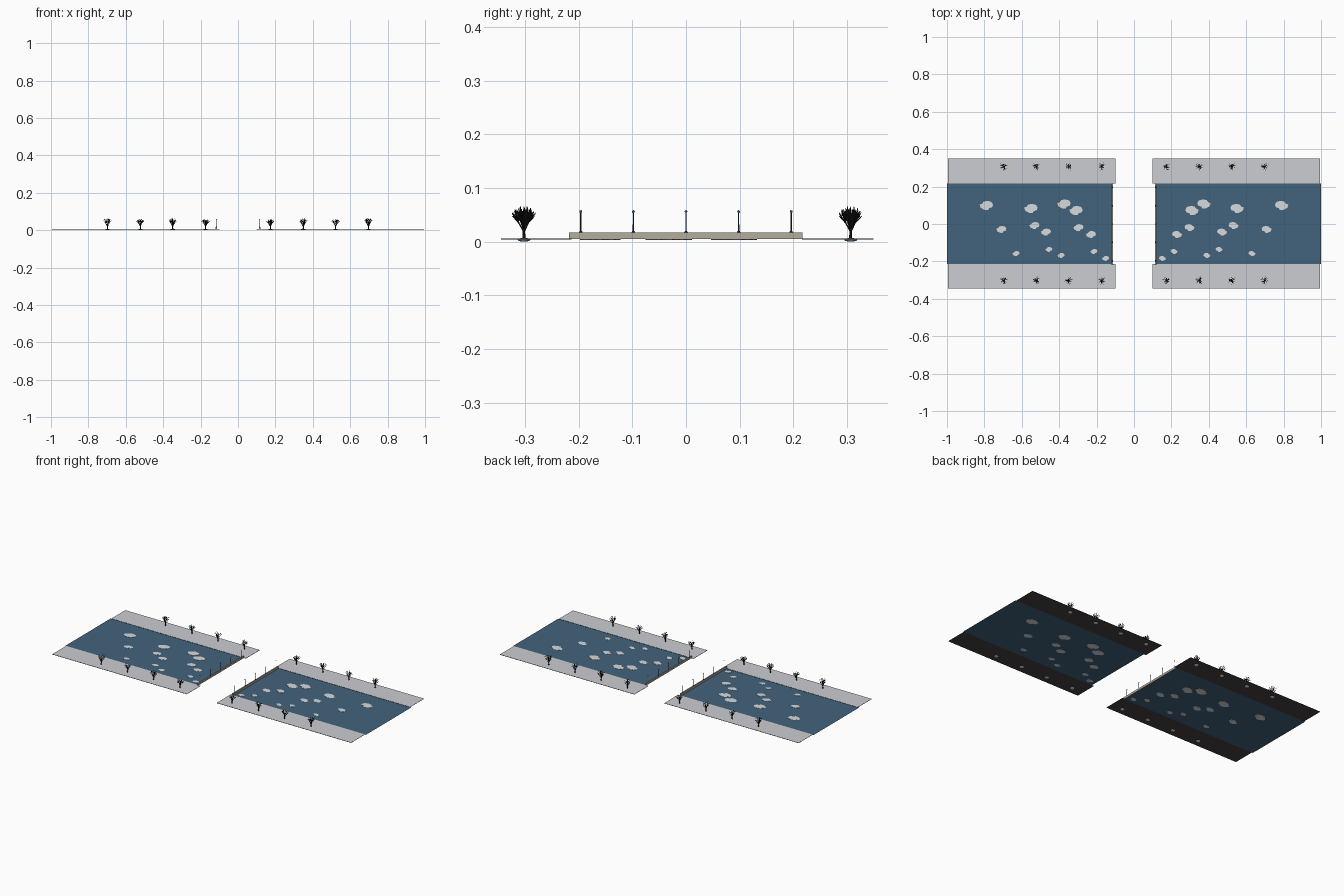
import bpy, bmesh, math, random
from mathutils import Vector, Matrix

if "Cube" in bpy.data.objects:
    bpy.data.objects.remove(bpy.data.objects["Cube"])

random.seed(4)


def material(name, r, g, b):
    m = bpy.data.materials.new(name)
    m.diffuse_color = (r, g, b, 1)
    m.use_nodes = True
    m.node_tree.nodes["Principled BSDF"].inputs["Base Color"].default_value = m.diffuse_color
    return m


WATER = material("river_blue", 0.055, 0.125, 0.20)
SNOW = material("snow_grey", 0.60, 0.61, 0.64)
ICE = material("ice_white", 0.68, 0.70, 0.72)
SOIL = material("dark_stone", 0.06, 0.053, 0.05)
WALL = material("beige_stone", 0.46, 0.42, 0.34)
BARK = material("black_bark", 0.012, 0.011, 0.01)
IRON = material("dark_iron", 0.03, 0.032, 0.05)
GLOBE = material("lamp_glass", 0.25, 0.25, 0.28)


def finish(name, bm, mats):
    me = bpy.data.meshes.new(name)
    bm.normal_update()
    bm.to_mesh(me)
    bm.free()
    for m in mats:
        me.materials.append(m)
    ob = bpy.data.objects.new(name, me)
    bpy.context.collection.objects.link(ob)
    return ob


def add_box(bm, x0, x1, y0, y1, z0, z1):
    mat = (Matrix.Translation(((x0 + x1) / 2, (y0 + y1) / 2, (z0 + z1) / 2))
           @ Matrix.Diagonal((abs(x1 - x0), y1 - y0, z1 - z0, 1)))
    bmesh.ops.create_cube(bm, size=1, matrix=mat)


def add_rod(bm, a, b, r0, r1, sides=6):
    d = b - a
    rot = d.to_track_quat('Z', 'Y').to_matrix().to_4x4()
    bmesh.ops.create_cone(bm, cap_ends=True, segments=sides, radius1=r0, radius2=r1,
                          depth=d.length, matrix=Matrix.Translation((a + b) / 2) @ rot)


def add_ball(bm, centre, rx, rz, u=10, v=6):
    mat = Matrix.Translation(centre) @ Matrix.Diagonal((rx, rx, rz, 1))
    bmesh.ops.create_uvsphere(bm, u_segments=u, v_segments=v, radius=1, matrix=mat)


# x, y, width, depth of each floating ice sheet (mirrored to both rivers)
FLOES = [(.789, .099, 3), (.551, .083, 3), (.374, .107, 3), (.310, .072, 3),
         (.709, -.029, 2), (.532, -.008, 2), (.471, -.043, 2), (.297, -.019, 2),
         (.230, -.056, 2), (.455, -.136, 1), (.631, -.158, 1), (.390, -.168, 1),
         (.214, -.147, 1), (.152, -.184, 1)]
OUTLINE = [(-.5, .1), (-.38, .38), (-.08, .5), (.2, .42), (.32, .2), (.5, .08),
           (.42, -.25), (.18, -.45), (-.12, -.5), (-.2, -.28), (-.42, -.2)]
SIZES = {1: (.038, .027), 2: (.054, .038), 3: (.072, .050)}
TREES_X = (.698, .522, .349, .173)
LAMPS_Y = (-.196, -.098, 0, .098, .196)


def build_tree(name, x, y, height):
    bm = bmesh.new()
    base = Vector((x, y, .002))
    fork = Vector((x, y, .024))
    add_rod(bm, base, fork, .0032, .0024, 7)
    count = 9
    for i in range(count):
        ang = i * math.tau / count * 2.0 + random.uniform(-.3, .3)
        spread = (.008, .013, .017)[i % 3]
        out = Vector((math.cos(ang), math.sin(ang), 0))
        start = fork - Vector((0, 0, .003 * (i % 3)))
        mid = start + out * spread * .55 + Vector((0, 0, .016))
        tip = Vector((x, y, height - .003 * (i % 3))) + out * spread
        add_rod(bm, start, mid, .0015, .001, 5)
        add_rod(bm, mid, tip, .001, .0005, 4)
        # twigs fork sideways from each branch
        side = Vector((-out.y, out.x, 0))
        for s in (-1, 1):
            add_rod(bm, mid, tip + side * s * .007 + out * .004 - Vector((0, 0, .006)),
                    .0009, .0004, 4)
    finish(name, bm, [BARK])


for sx, label in ((-1, "left"), (1, "right")):
    # river surface
    bm = bmesh.new()
    corners = [(.113, -.214), (1, -.214), (1, .217), (.113, .217)]
    if sx < 0:
        corners.reverse()
    bm.faces.new([bm.verts.new((sx * x, y, .004)) for x, y in corners])
    finish(label + "_river", bm, [WATER])

    # ice sheets poking through the river
    bm = bmesh.new()
    for x, y, size in FLOES:
        w, d = SIZES[size]
        f = bm.faces.new([bm.verts.new((sx * (x + w * px), y + d * py, .003))
                          for px, py in OUTLINE])
        top = bmesh.ops.extrude_face_region(bm, geom=[f])["geom"]
        bmesh.ops.translate(bm, vec=(0, 0, .002),
                            verts=[v for v in top if isinstance(v, bmesh.types.BMVert)])
    bmesh.ops.recalc_face_normals(bm, faces=bm.faces)
    finish(label + "_ice_sheets", bm, [ICE])

    # snow-topped banks, dark stone on sides and underside
    bm = bmesh.new()
    for y0, y1 in ((-.345, -.213), (.216, .349)):
        add_box(bm, sx * .099, sx * .994, y0, y1, .0042, .0056)
    bm.normal_update()
    for f in bm.faces:
        f.material_index = 0 if f.normal.z > .5 else 1
    finish(label + "_banks", bm, [SNOW, SOIL])

    # low embankment wall with lamp plinths
    bm = bmesh.new()
    add_box(bm, sx * .112, sx * .119, -.218, .217, .005, .0172)
    finish(label + "_wall", bm, [WALL])

    # street lamps
    bm = bmesh.new()
    globes = bmesh.new()
    for y in LAMPS_Y:
        p = Vector((sx * .1155, y, .017))
        add_rod(bm, p, p + Vector((0, 0, .0025)), .0038, .0022, 8)
        add_rod(bm, p, Vector((p.x, y, .055)), .0013, .0011, 8)
        add_ball(globes, (p.x, y, .0562), .0026, .0026, 10, 8)
    finish(label + "_lamp_posts", bm, [IRON])
    finish(label + "_lamp_globes", globes, [GLOBE])

    # bare trees, each in a little snow mound
    bm = bmesh.new()
    for i, x in enumerate(TREES_X):
        for y, row in ((-.302, "front"), (.307, "back")):
            add_ball(bm, (sx * x, y, .0035), .012, .0035, 12, 6)
            build_tree(f"{label}_{row}_tree_{i + 1}", sx * x, y, (.066, .060, .064, .060)[i])
    finish(label + "_tree_mounds", bm, [ICE])

# smooth shading on the round parts
for ob in bpy.data.objects:
    if "globes" in ob.name or "mounds" in ob.name or "posts" in ob.name:
        bpy.ops.object.select_all(action='DESELECT')
        ob.select_set(True)
        bpy.context.view_layer.objects.active = ob
        bpy.ops.object.shade_smooth_by_angle()
